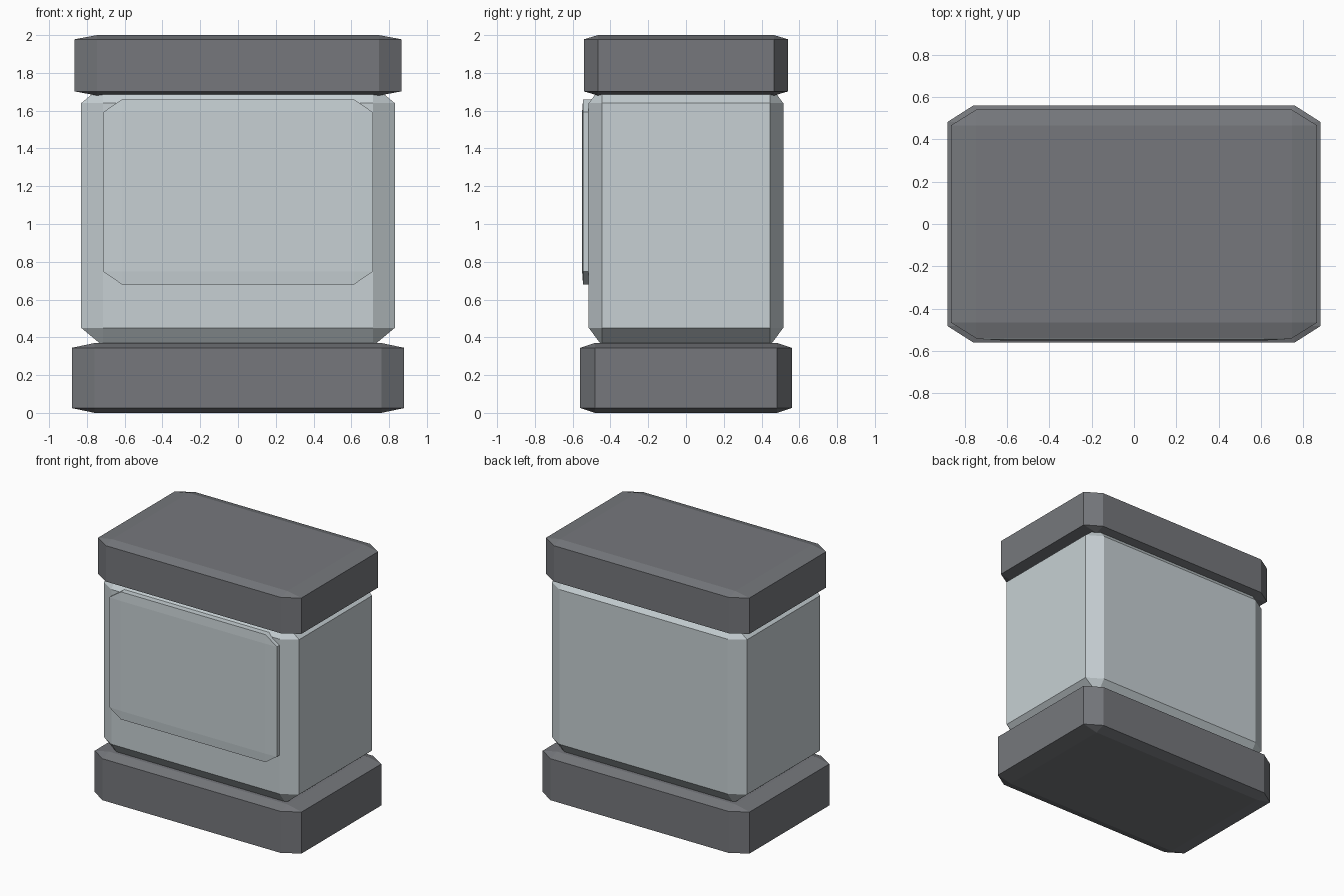
import bpy
import bmesh
from mathutils import Vector

default = bpy.data.objects.get("Cube")
if default:
    bpy.data.objects.remove(default, do_unlink=True)


def material(name, colour):
    mat = bpy.data.materials.new(name)
    mat.use_nodes = True
    mat.diffuse_color = colour
    mat.node_tree.nodes["Principled BSDF"].inputs["Base Color"].default_value = colour
    return mat


def chamfered_box(name, low, high, mat, ratio=0.138):
    """Bevel a unit cube first, then stretch it, so chamfers follow its proportions."""
    low, high = Vector(low), Vector(high)
    bm = bmesh.new()
    bmesh.ops.create_cube(bm, size=2)
    bmesh.ops.bevel(bm, geom=bm.edges[:], offset=ratio, offset_type='OFFSET',
                    segments=1, affect='EDGES')
    bmesh.ops.scale(bm, vec=(high - low) / 2, verts=bm.verts)
    bmesh.ops.translate(bm, vec=(high + low) / 2, verts=bm.verts)
    bmesh.ops.recalc_face_normals(bm, faces=bm.faces)
    mesh = bpy.data.meshes.new(name)
    bm.to_mesh(mesh)
    bm.free()
    mesh.materials.append(mat)
    obj = bpy.data.objects.new(name, mesh)
    bpy.context.collection.objects.link(obj)
    return obj


dark = material("dark grey", (0.18, 0.187, 0.202, 1))
pale = material("pale blue grey", (0.57, 0.63, 0.655, 1))

# Dark slabs at the bottom and top
chamfered_box("base", (-0.88, -0.56, 0), (0.88, 0.56, 0.37), dark)
chamfered_box("lid", (-0.865, -0.54, 1.68), (0.865, 0.54, 2), dark)

# Pale body between them, with a thin raised panel on the front
chamfered_box("body", (-0.83, -0.515, 0.355), (0.83, 0.515, 1.735), pale)
chamfered_box("front_panel", (-0.713, -0.55, 0.68), (0.713, -0.478, 1.66), pale)
